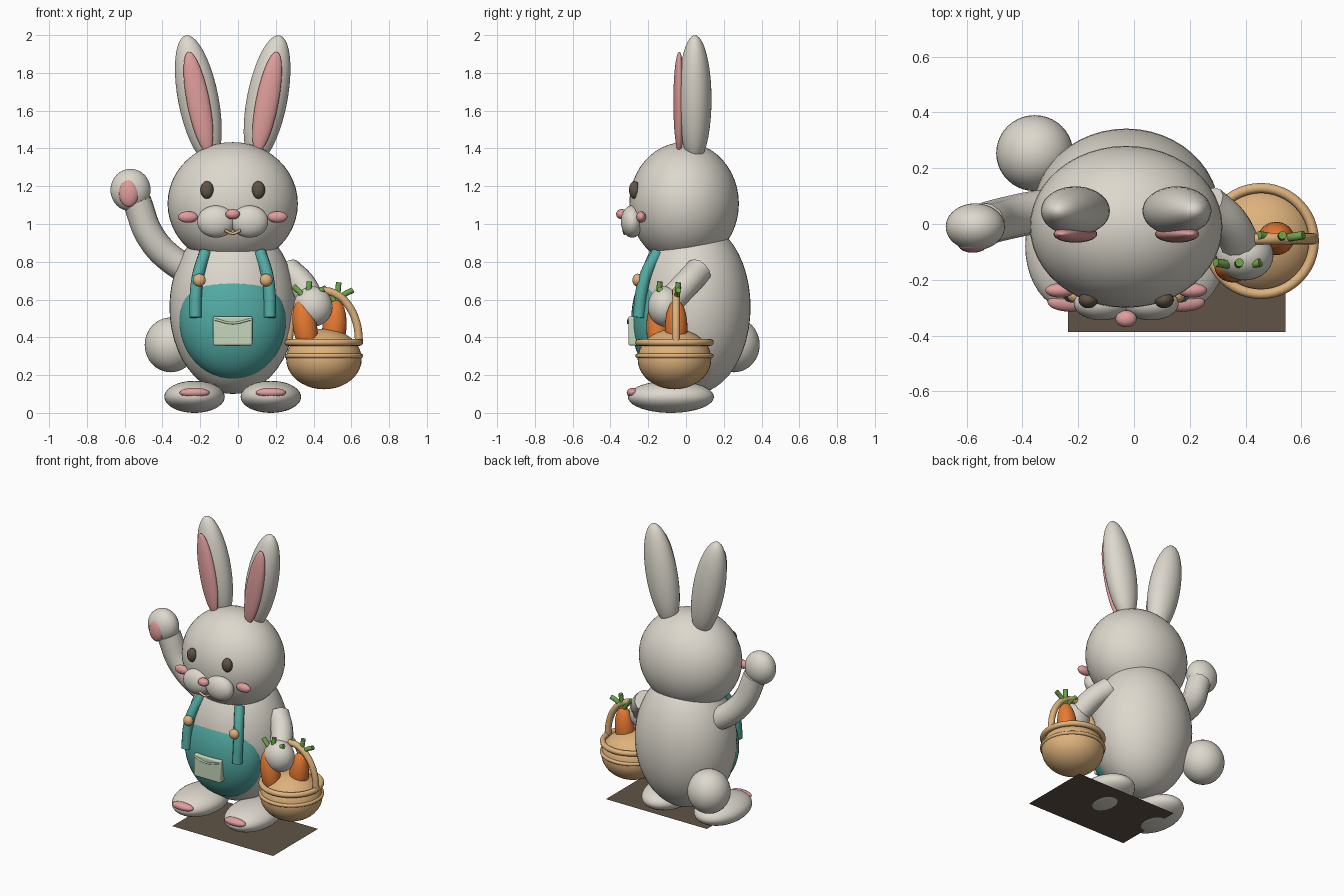
import bpy, math

if "Cube" in bpy.data.objects:
    bpy.data.objects.remove(bpy.data.objects["Cube"])

CX = -0.028  # symmetry plane of the rabbit


def mat(name, r, g, b):
    m = bpy.data.materials.new(name)
    lin = [((c / 255 + 0.055) / 1.055) ** 2.4 for c in (r, g, b)]
    m.diffuse_color = (*lin, 1)
    m.use_nodes = True
    m.node_tree.nodes["Principled BSDF"].inputs["Base Color"].default_value = m.diffuse_color
    return m


FUR = mat("warm_grey_fur", 221, 216, 205)
PINK = mat("pink", 224, 158, 156)
TEAL = mat("teal_cloth", 82, 170, 163)
TAN = mat("tan_wicker", 222, 178, 124)
ORANGE = mat("carrot_orange", 230, 122, 50)
GREEN = mat("leaf_green", 108, 164, 72)
BROWN = mat("dark_brown", 96, 84, 71)
PALE = mat("pale_green", 198, 215, 188)


def finish(name, m, smooth=True):
    o = bpy.context.object
    o.name = name
    o.data.materials.clear()
    o.data.materials.append(m)
    if smooth:
        bpy.ops.object.shade_smooth_by_angle(angle=math.radians(40))
    return o


def ball(name, m, loc, size, tilt=0, seg=40):
    bpy.ops.mesh.primitive_uv_sphere_add(segments=seg, ring_count=seg // 2, radius=1,
                                         location=loc, rotation=(0, math.radians(tilt), 0))
    bpy.context.object.scale = size
    bpy.ops.object.transform_apply(location=False, rotation=False, scale=True)
    return finish(name, m)


def tube(name, m, pts, r):
    c = bpy.data.curves.new(name, 'CURVE')
    c.dimensions = '3D'
    c.bevel_depth, c.bevel_resolution, c.resolution_u = r, 4, 8
    c.use_fill_caps = True
    s = c.splines.new('BEZIER')
    s.bezier_points.add(len(pts) - 1)
    for bp, p in zip(s.bezier_points, pts):
        bp.co = p
        bp.handle_left_type = bp.handle_right_type = 'AUTO'
    o = bpy.data.objects.new(name, c)
    bpy.context.collection.objects.link(o)
    bpy.ops.object.select_all(action='DESELECT')
    o.select_set(True)
    bpy.context.view_layer.objects.active = o
    bpy.ops.object.convert(target='MESH')
    return finish(name, m)


def ring(name, m, loc, major, minor):
    bpy.ops.mesh.primitive_torus_add(location=loc, major_radius=major, minor_radius=minor,
                                     major_segments=48, minor_segments=12)
    return finish(name, m)


# Body, head and tail
ball("body", FUR, (CX, 0.04, 0.56), (0.335, 0.302, 0.46), seg=48)
ball("head", FUR, (CX, -0.01, 1.108), (0.345, 0.29, 0.325), seg=48)
ball("tail", FUR, (-0.356, 0.254, 0.36), (0.138, 0.136, 0.145))

# Mirrored parts: ears, face, feet, straps
for side, s in (("left", -1), ("right", 1)):
    def at(dx, y, z):
        return (CX + s * dx, y, z)
    ball(side + "_ear", FUR, at(0.182, 0.047, 1.66), (0.107, 0.088, 0.345), 11 * s)
    ball(side + "_inner_ear", PINK, at(0.182, -0.036, 1.645), (0.06, 0.031, 0.272), 11 * s)
    ball(side + "_eye", BROWN, at(0.136, -0.272, 1.18), (0.035, 0.03, 0.047), seg=24)
    ball(side + "_muzzle", FUR, at(0.088, -0.285, 1.013), (0.1, 0.06, 0.085))
    ball(side + "_cheek", PINK, at(0.237, -0.238, 1.037), (0.053, 0.026, 0.03), seg=24)
    ball(side + "_foot", FUR, at(0.202, -0.08, 0.085), (0.16, 0.228, 0.085))
    ball(side + "_toe_pad", PINK, at(0.202, -0.28, 0.107), (0.08, 0.034, 0.026), seg=24)
    tube(side + "_strap", TEAL, [at(0.145, -0.15, 0.85), at(0.178, -0.205, 0.75),
                                 at(0.193, -0.232, 0.66), at(0.197, -0.25, 0.505)], 0.032)
    ball(side + "_button", TAN, at(0.177, -0.256, 0.703), (0.034, 0.028, 0.034), seg=24)

ball("nose", PINK, (CX, -0.34, 1.052), (0.038, 0.03, 0.027), seg=24)
tube("mouth", TAN, [(CX - 0.042, -0.329, 0.967), (CX, -0.325, 0.95),
                    (CX + 0.042, -0.329, 0.967)], 0.008)

# Apron with pocket
ball("apron", TEAL, (CX, -0.1, 0.492), (0.284, 0.19, 0.315), seg=48)
bpy.ops.mesh.primitive_cube_add(size=1, location=(CX, -0.28, 0.434))
pocket = bpy.context.object
pocket.scale = (0.207, 0.05, 0.155)
bpy.ops.object.transform_apply(location=False, rotation=False, scale=True)
bev = pocket.modifiers.new("bevel", 'BEVEL')
bev.width, bev.segments = 0.01, 3
finish("pocket", PALE)
tube("pocket_flap_edge", PALE, [(CX - 0.095, -0.305, 0.495), (CX, -0.307, 0.475),
                                (CX + 0.095, -0.305, 0.495)], 0.006)

# Waving arm
tube("waving_arm", FUR, [(-0.2, 0.06, 0.73), (-0.335, 0.045, 0.80), (-0.46, 0.02, 0.93),
                         (-0.535, 0.0, 1.12)], 0.077)
ball("waving_paw", FUR, (-0.569, -0.01, 1.18), (0.106, 0.084, 0.112))
ball("paw_pad", PINK, (-0.578, -0.075, 1.163), (0.052, 0.028, 0.073), seg=24)

# Arm holding the basket
tube("basket_arm", FUR, [(0.262, 0.07, 0.755), (0.34, 0.0, 0.68), (0.395, -0.1, 0.575)], 0.072)
ball("basket_paw", FUR, (0.397, -0.112, 0.563), (0.103, 0.09, 0.106))

# Basket
BX, BY = 0.455, -0.061
ball("basket_bowl", TAN, (BX, BY, 0.285), (0.2, 0.195, 0.16))
ring("basket_rim", TAN, (BX, BY, 0.373), 0.19, 0.018)
ring("basket_band", TAN, (BX, BY, 0.302), 0.196, 0.012)
tube("basket_handle", TAN, [(BX + 0.187 * math.cos(a), BY + 0.008, 0.37 + 0.275 * math.sin(a))
                            for a in [math.pi * i / 8 for i in range(9)]], 0.021)

# Carrots with leaf stems
for name, x, y, z, tilt in (("front", 0.355, -0.15, 0.455, -9), ("back", 0.51, -0.052, 0.45, 5)):
    ball(name + "_carrot", ORANGE, (x, y, z), (0.064, 0.06, 0.15), tilt, seg=24)
    bx = x + 0.013
    for i, (dx, dz) in enumerate(((-0.075, 0.215), (0.01, 0.24), (0.085, 0.2))):
        tube(f"{name}_leaf_{i + 1}", GREEN, [(bx, y, z + 0.12), (bx + dx * 0.45, y + 0.005, z + 0.175),
                                             (bx + dx, y + 0.012, z + dz)], 0.015)

# Ground mat, a single thin sheet
bpy.ops.mesh.primitive_plane_add(size=1, location=(0.153, -0.14, 0.008))
bpy.context.object.scale = (0.78, 0.496, 1)
bpy.ops.object.transform_apply(location=False, rotation=False, scale=True)
finish("ground_mat", BROWN, smooth=False)
